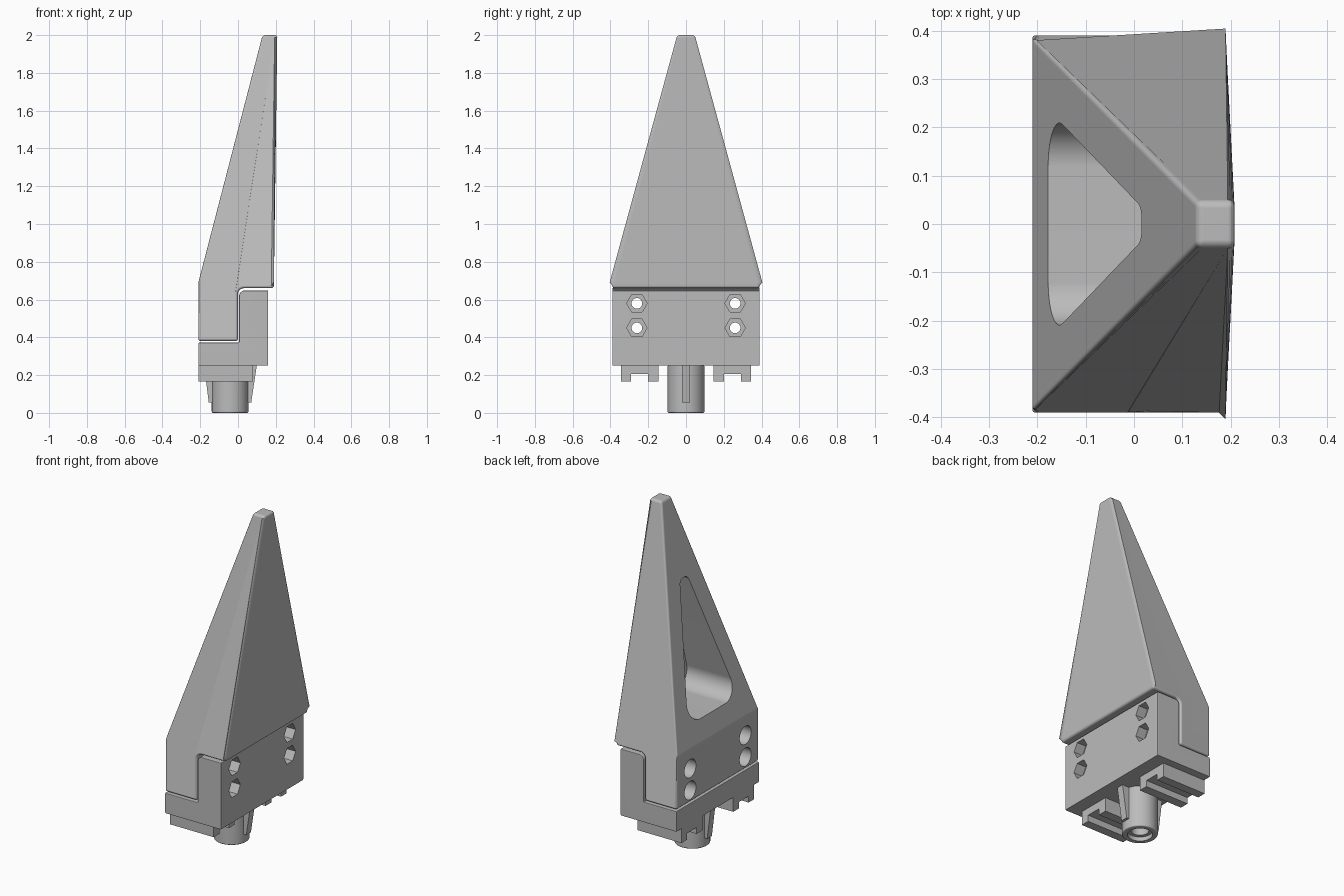
import bpy, bmesh
from math import sin, cos, pi, radians

cube = bpy.data.objects.get("Cube")
if cube:
    bpy.data.objects.remove(cube, do_unlink=True)

grey = bpy.data.materials.new("matte_grey")
grey.use_nodes = True
grey.diffuse_color = (0.5, 0.5, 0.5, 1)
grey.node_tree.nodes["Principled BSDF"].inputs["Base Color"].default_value = (0.5, 0.5, 0.5, 1)


def arc(cx, cy, r, start, end, n=10):
    angles = [radians(start + (end - start) * i / n) for i in range(n + 1)]
    return [(cx + r * cos(a), cy + r * sin(a)) for a in angles]


def circle(cx, cy, r, n=40):
    return arc(cx, cy, r, 0, 360, n)[:-1]


def prism(name, points, axis, low, high):
    """Extrude a flat outline along one axis."""
    place = {"x": lambda u, v, t: (t, u, v),
             "y": lambda u, v, t: (u, t, v),
             "z": lambda u, v, t: (u, v, t)}[axis]
    bm = bmesh.new()
    rings = [[bm.verts.new(place(u, v, t)) for u, v in points] for t in (low, high)]
    n = len(points)
    for ring in rings:
        bm.faces.new(ring)
    for i in range(n):
        j = (i + 1) % n
        bm.faces.new((rings[0][i], rings[0][j], rings[1][j], rings[1][i]))
    bmesh.ops.recalc_face_normals(bm, faces=bm.faces)
    mesh = bpy.data.meshes.new(name)
    bm.to_mesh(mesh)
    bm.free()
    mesh.materials.append(grey)
    obj = bpy.data.objects.new(name, mesh)
    bpy.context.collection.objects.link(obj)
    return obj


def apply(obj, kind, **settings):
    bpy.context.view_layer.objects.active = obj
    mod = obj.modifiers.new(kind, kind)
    for key, value in settings.items():
        setattr(mod, key, value)
    bpy.ops.object.modifier_apply(modifier=mod.name)


def bevel(obj, width, segments=3, angle=12):
    apply(obj, "BEVEL", width=width, segments=segments,
          limit_method="ANGLE", angle_limit=radians(angle))


def cut(obj, cutters):
    for cutter in cutters:
        apply(obj, "BOOLEAN", object=cutter, operation="DIFFERENCE", solver="EXACT")


def finish(obj):
    bpy.ops.object.select_all(action="DESELECT")
    obj.select_set(True)
    bpy.context.view_layer.objects.active = obj
    bpy.ops.object.shade_smooth_by_angle(angle=radians(32))
    obj.modifiers.new("even_shading", "WEIGHTED_NORMAL").keep_sharp = True


# Tapered finger with a leg that hooks over the base
finger = prism("finger", [(-0.21, 0.38), (0, 0.38)] + arc(0.03, 0.63, 0.03, 180, 90)
               + [(0.19, 0.66), (0.19, 0.69), (0.208, 2), (0.13, 2), (-0.21, 0.69)],
               "y", -0.39, 0.39)
for v in finger.data.vertices:
    if v.co.z > 1.9:
        v.co.y *= 0.12
bevel(finger, 0.014, 4)

# Stepped base block
base = prism("base", [(-0.21, 0.25), (0.16, 0.25), (0.16, 0.648)]
             + arc(0.036, 0.618, 0.03, 90, 180) + [(0.006, 0.372), (-0.21, 0.372)],
             "y", -0.39, 0.39)
bevel(base, 0.005, 2)

# Triangular pocket in the sloped face
half = arc(0.119, 0.905, 0.09, -90, 15) + arc(0.008, 1.525, 0.035, 15, 90)
pocket = prism("pocket_cutter", half + [(-y, z) for y, z in reversed(half)], "x", -0.4, 0.14)

# Bolt holes: round counterbore, through hole, hexagonal nut seat
holes = []
for y in (-0.26, 0.26):
    for z in (0.45, 0.58):
        holes += [prism("bolt_cutter", circle(y, z, 0.028), "x", -0.4, 0.4),
                  prism("head_cutter", circle(y, z, 0.054), "x", -0.4, -0.14),
                  prism("nut_cutter", circle(y, z, 0.054, 6), "x", 0.1, 0.4)]
cut(finger, [pocket] + holes)
cut(base, holes)

# Hollow mounting peg with side ribs
PEG_X = -0.042
peg = prism("mounting_peg", circle(PEG_X, 0, 0.097, 48), "z", 0, 0.255)
bevel(peg, 0.007, 3, 40)
ribs = prism("peg_ribs", [(-0.155, 0.055), (0.07, 0.055), (0.1, 0.255), (-0.18, 0.255)],
             "y", -0.022, 0.022)
bores = [prism("recess_cutter", circle(PEG_X, 0, 0.068), "z", -0.1, 0.025),
         prism("bore_cutter", circle(PEG_X, 0, 0.048), "z", -0.1, 0.2)]
cut(peg, bores)
cut(ribs, bores)

# Grooved rails under the base
rails = []
for side, name in ((1, "left_rail"), (-1, "right_rail")):
    outline = [(0.145, 0.255), (0.145, 0.167), (0.2, 0.167), (0.2, 0.205),
               (0.29, 0.205), (0.29, 0.167), (0.343, 0.167), (0.343, 0.255)]
    rails.append(prism(name, [(side * y, z) for y, z in outline], "x", -0.21, 0.08))

for helper in [pocket] + holes + bores:
    bpy.data.objects.remove(helper, do_unlink=True)
for part in [finger, base, peg, ribs] + rails:
    finish(part)
